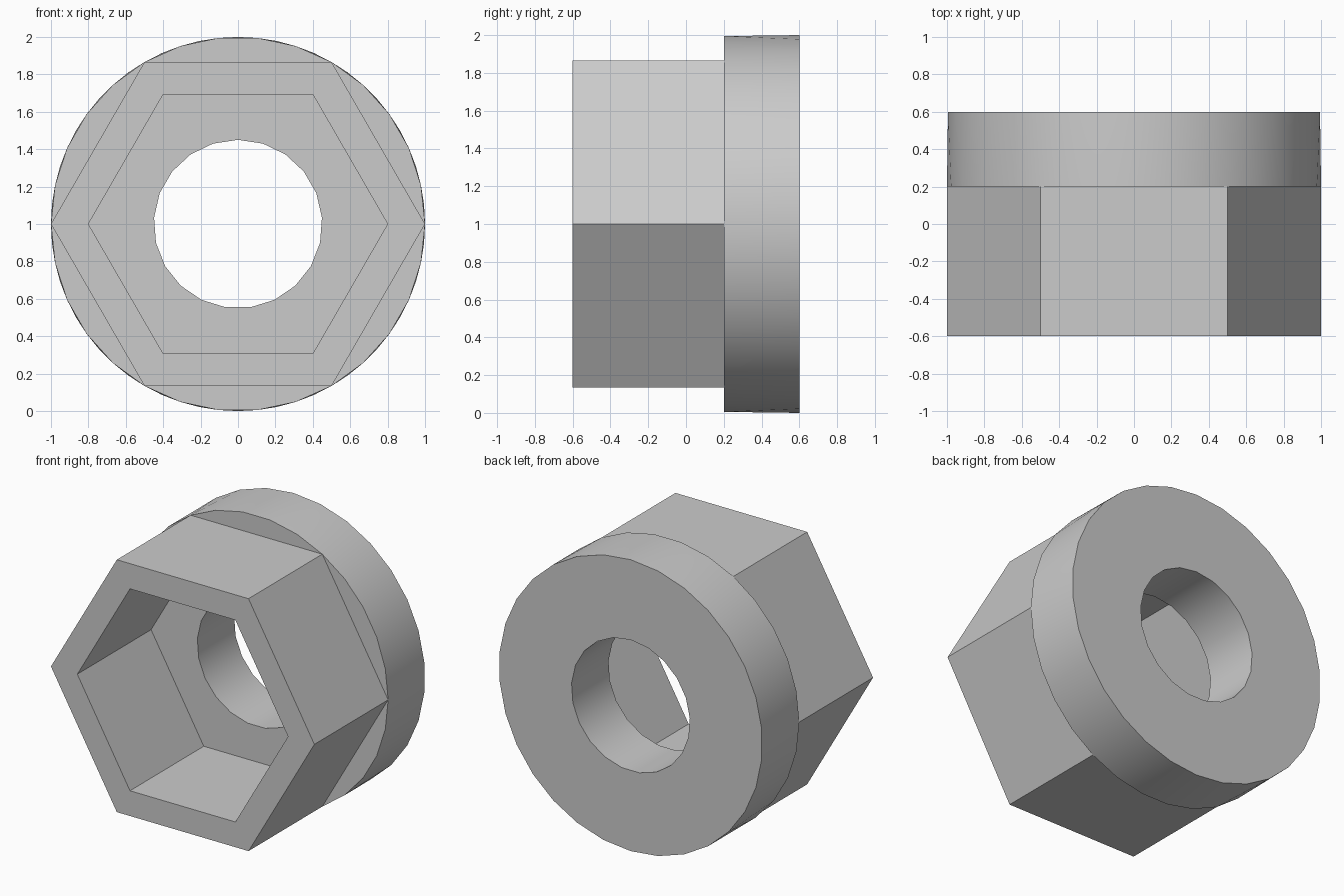
import bpy, bmesh, math

if "Cube" in bpy.data.objects:
    bpy.data.objects.remove(bpy.data.objects["Cube"])

grey = bpy.data.materials.new("plain_grey")
grey.diffuse_color = (0.6, 0.6, 0.6, 1)
grey.use_nodes = True
grey.node_tree.nodes["Principled BSDF"].inputs["Base Color"].default_value = grey.diffuse_color

bm = bmesh.new()


def ring(n, r, y, start=0):
    """Loop of n vertices around the y axis, first one at the start angle."""
    out = []
    for i in range(n):
        a = math.radians(start) + 2 * math.pi * i / n
        out.append(bm.verts.new((r * math.cos(a), y, 1 + r * math.sin(a))))
    return out


def wall(a, b):
    """Quads between two loops of equal length."""
    n = len(a)
    for i in range(n):
        j = (i + 1) % n
        bm.faces.new((a[i], a[j], b[j], b[i]))


def holed_face(outer, inner):
    """Flat face bounded by two loops."""
    edges = []
    for loop in (outer, inner):
        for i, v in enumerate(loop):
            w = loop[(i + 1) % len(loop)]
            edges.append(bm.edges.get((v, w)) or bm.edges.new((v, w)))
    bmesh.ops.triangle_fill(bm, edges=edges, use_beauty=True, normal=(0, -1, 0))


FRONT, STEP, BACK = -0.6, 0.2, 0.6
N = 30

# Flange rims; the hexagon corners lie on every fifth rim vertex
rim_front = ring(N, 1, STEP)
rim_back = ring(N, 1, BACK, 90)
rim_back = rim_back[-8:] + rim_back[:-8]   # starts at -6 degrees
for i in range(N):
    j = (i + 1) % N
    bm.faces.new((rim_front[i], rim_back[j], rim_back[i]))
    bm.faces.new((rim_front[i], rim_front[j], rim_back[j]))

# Flange shoulders outside the hexagon
for k in range(6):
    bm.faces.new([rim_front[(5 * k + i) % N] for i in range(6)])

# Hexagonal outer body, front lip and socket
hex_front = ring(6, 1, FRONT)
hex_back = rim_front[::5]
socket_front = ring(6, 0.8, FRONT)
socket_floor = ring(6, 0.8, STEP)
wall(hex_front, hex_back)
wall(hex_front, socket_front)
wall(socket_front, socket_floor)

# Round through hole, socket floor and back face
hole_front = ring(21, 0.45, STEP, 90)
hole_back = ring(21, 0.45, BACK, 90)
wall(hole_front, hole_back)
holed_face(socket_floor, hole_front)
holed_face(rim_back, hole_back)

bmesh.ops.recalc_face_normals(bm, faces=bm.faces)
mesh = bpy.data.meshes.new("flanged_hex_socket")
bm.to_mesh(mesh)
bm.free()
mesh.materials.append(grey)
obj = bpy.data.objects.new("flanged_hex_socket", mesh)
bpy.context.collection.objects.link(obj)

# Smooth round walls, sharp corners
bpy.context.view_layer.objects.active = obj
obj.select_set(True)
bpy.ops.object.shade_smooth_by_angle(angle=math.radians(30))
